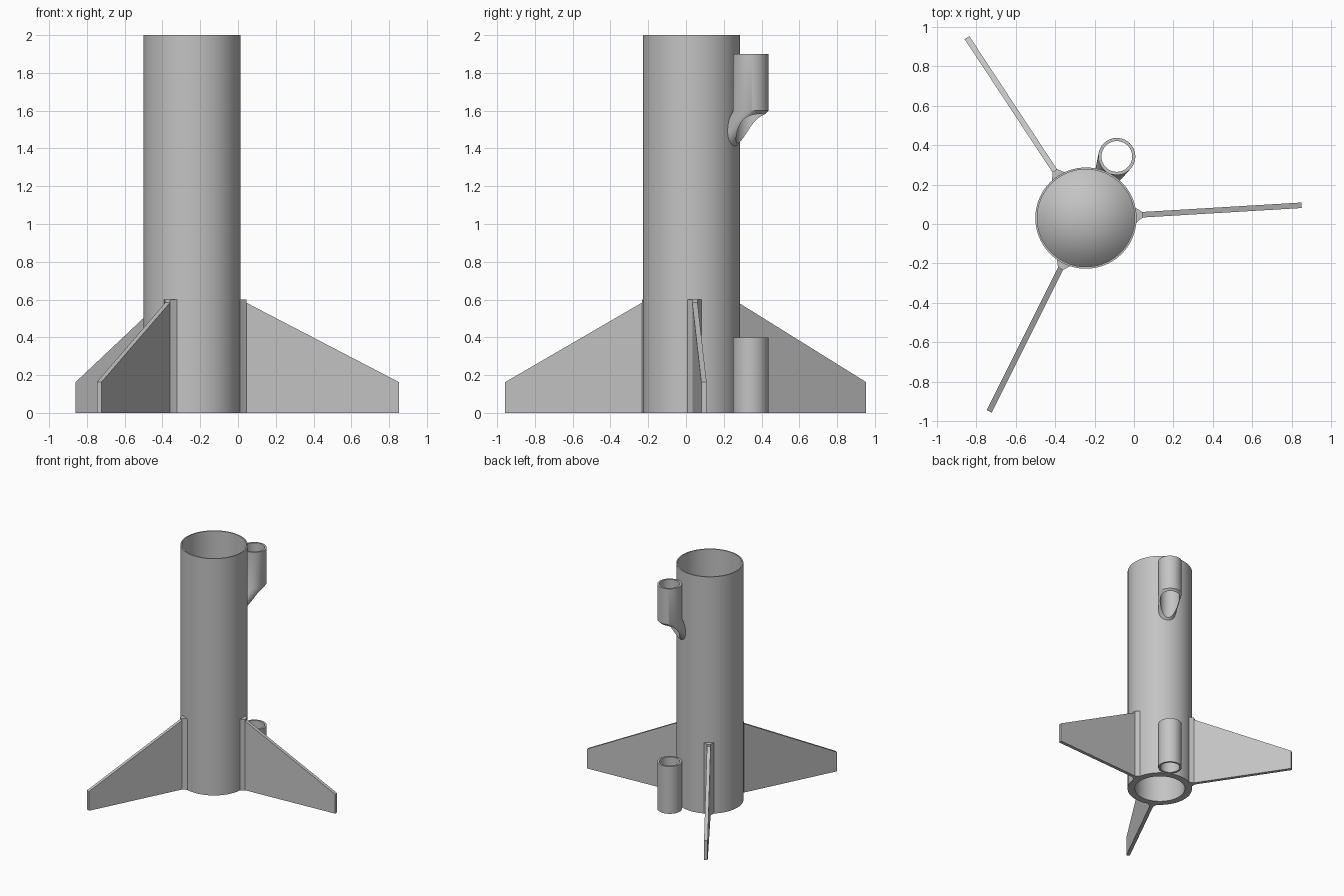
import bpy, bmesh, math
from mathutils import Vector

if "Cube" in bpy.data.objects:
    bpy.data.objects.remove(bpy.data.objects["Cube"], do_unlink=True)

AXIS = Vector((-0.244, 0.03, 0))     # centre line of the body tube
R, WALL = 0.257, 0.01
FIN_ANGLE = math.radians(3.4)
LUG_ANGLE = FIN_ANGLE + math.radians(60)
LUG_R, BORE_R = 0.094, 0.078
LUG_DIST = R + LUG_R - 0.001

grey = bpy.data.materials.new("light grey plastic")
grey.use_nodes = True
grey.diffuse_color = (0.55, 0.55, 0.55, 1)
grey.node_tree.nodes["Principled BSDF"].inputs["Base Color"].default_value = (0.55, 0.55, 0.55, 1)


def finish(bm, name, angle=0.0):
    """Turn a bmesh into an object standing on the body axis."""
    bmesh.ops.recalc_face_normals(bm, faces=bm.faces)
    mesh = bpy.data.meshes.new(name)
    bm.to_mesh(mesh)
    bm.free()
    mesh.materials.append(grey)
    obj = bpy.data.objects.new(name, mesh)
    bpy.context.collection.objects.link(obj)
    obj.location = AXIS
    obj.rotation_euler.z = angle
    return obj


def smooth(obj):
    bpy.ops.object.select_all(action='DESELECT')
    obj.select_set(True)
    bpy.context.view_layer.objects.active = obj
    bpy.ops.object.shade_smooth_by_angle(angle=math.radians(30))


def lathe(name, profile, centre=0.0, angle=0.0, sides=96, closed=True):
    """Revolve (radius, height) points; radius 0 becomes a pole."""
    bm = bmesh.new()
    verts = [bm.verts.new((centre + r, 0, z)) for r, z in profile]
    pairs = list(zip(verts, verts[1:])) + ([(verts[-1], verts[0])] if closed else [])
    edges = [bm.edges.new(p) for p in pairs]
    bmesh.ops.spin(bm, geom=verts + edges, cent=(centre, 0, 0), axis=(0, 0, 1),
                   angle=math.tau, steps=sides, use_duplicate=False)
    bmesh.ops.remove_doubles(bm, verts=bm.verts, dist=1e-5)
    return finish(bm, name, angle)


def prism(name, points, offset, angle):
    """Extrude a flat outline along offset."""
    bm = bmesh.new()
    face = bm.faces.new([bm.verts.new(p) for p in points])
    out = bmesh.ops.extrude_face_region(bm, geom=[face])
    bmesh.ops.translate(bm, vec=offset,
                        verts=[v for v in out["geom"] if isinstance(v, bmesh.types.BMVert)])
    return finish(bm, name, angle)


# Body tube: thin wall, conical bulkhead inside, thick motor mount at the bottom
inner = R - WALL
smooth(lathe("body_tube", [(0, 0.85), (inner, 0.6), (inner, 2), (R, 2), (R, 0),
                           (0.2, 0), (0.2, 0.55), (0, 0.55)], closed=False))

# Three fins with flared root fillets
half = 0.014
for i, side in enumerate(("left", "back", "front")):
    a = FIN_ANGLE + i * math.tau / 3
    prism(f"{side}_fin", [(0.25, -half, 0), (1.097, -half, 0),
                          (1.097, -half, 0.163), (0.25, -half, 0.603)],
          (0, 2 * half, 0), a)
    fillet = [(0.249, 0.042), (0.268, 0.028), (0.288, half)]
    outline = [(x, y, 0) for x, y in fillet] + [(x, -y, 0) for x, y in reversed(fillet)]
    prism(f"{side}_fin_fillet", outline, (0, 0, 0.6), a)

# Lower launch lug
smooth(lathe("lower_launch_lug", [(BORE_R, 0), (LUG_R, 0), (LUG_R, 0.4), (BORE_R, 0.4)],
             LUG_DIST, LUG_ANGLE, 64))

# Upper launch lug: cylinder running down into a cone that leans to the body axis
bm = bmesh.new()
rings = []
for z in (1.9, 1.6):
    rings.append([bm.verts.new((LUG_DIST + LUG_R * math.cos(t), LUG_R * math.sin(t), z))
                  for t in (k * math.tau / 64 for k in range(64))])
apex = bm.verts.new((0, 0, 1.155))
bm.faces.new(rings[0])
for k in range(64):
    n = (k + 1) % 64
    bm.faces.new((rings[0][k], rings[0][n], rings[1][n], rings[1][k]))
    bm.faces.new((rings[1][k], rings[1][n], apex))
upper = finish(bm, "upper_launch_lug", LUG_ANGLE)

# Bore the lug and trim what reaches inside the body
bore = lathe("lug_bore_cutter", [(0, 1), (BORE_R, 1), (BORE_R, 2.1), (0, 2.1)],
             LUG_DIST, LUG_ANGLE, 64, closed=False)
trim = lathe("body_trim_cutter", [(0, 1), (R - 0.004, 1), (R - 0.004, 2.1), (0, 2.1)],
             closed=False)
for cutter in (bore, trim):
    mod = upper.modifiers.new("cut", 'BOOLEAN')
    mod.operation, mod.solver, mod.object = 'DIFFERENCE', 'EXACT', cutter
bpy.context.view_layer.objects.active = upper
upper.select_set(True)
for mod in list(upper.modifiers):
    bpy.ops.object.modifier_apply(modifier=mod.name)
for cutter in (bore, trim):
    bpy.data.objects.remove(cutter, do_unlink=True)
smooth(upper)
